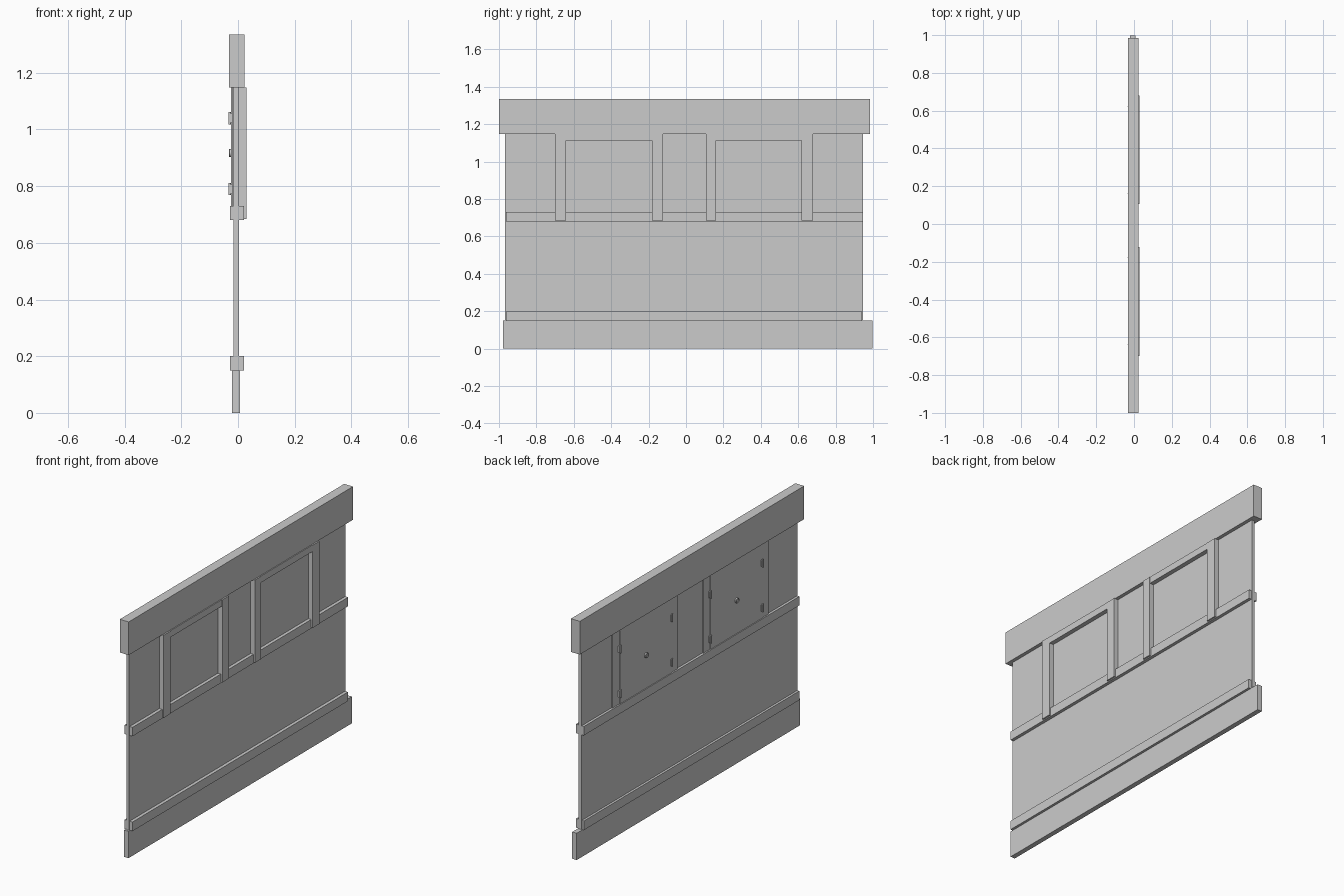
import bpy
from math import pi

if "Cube" in bpy.data.objects:
    bpy.data.objects.remove(bpy.data.objects["Cube"])


def box(name, x, y, z):
    """Box from (min, max) ranges on each axis."""
    bpy.ops.mesh.primitive_cube_add(size=1, location=[(a + b) / 2 for a, b in (x, y, z)])
    o = bpy.context.object
    o.name = name
    o.scale = [b - a for a, b in (x, y, z)]
    bpy.ops.object.transform_apply(location=False, rotation=False, scale=True)
    return o


def cylinder(name, r, depth, loc, rot=(0, 0, 0), sides=12):
    bpy.ops.mesh.primitive_cylinder_add(vertices=sides, radius=r, depth=depth,
                                        location=loc, rotation=rot)
    o = bpy.context.object
    o.name = name
    bpy.ops.object.shade_smooth_by_angle()
    return o


# Wall panel and the horizontal boards
box("wall_panel", (-0.015, 0.003), (-0.967, 0.947), (0.14, 1.16))
box("top_beam", (-0.032, 0.023), (-1.0, 0.985), (1.149, 1.335))
box("base_board", (-0.021, 0.007), (-0.979, 0.997), (0, 0.15))
box("lower_rail", (-0.028, 0.021), (-0.963, 0.942), (0.149, 0.20))
box("middle_rail", (-0.029, 0.021), (-0.963, 0.945), (0.68, 0.73))

# Two framed shutters: outer and inner edges of the stiles along y
for y0, y1, y2, y3 in ((-0.70, -0.642, -0.182, -0.123), (0.107, 0.16, 0.618, 0.68)):
    for a, b in ((y0, y1), (y2, y3)):
        box("frame_stile", (-0.021, 0.030), (a, b), (0.685, 1.148))
    box("frame_head", (0.0, 0.028), (y1, y2), (1.112, 1.149))
    box("shutter", (-0.024, -0.010), (y1, y2), (0.72, 1.149))

    # Hinges on both sides of the shutter
    for y in (y1 + 0.003, y2 + 0.003):
        for z in (0.79, 1.04):
            box("hinge_leaf", (-0.028, -0.020), (y - 0.009, y + 0.009), (z - 0.018, z + 0.018))
            cylinder("hinge_pin", 0.004, 0.044, (-0.0295, y, z))

    # Round pull in the middle of the shutter
    yc = (y1 + y2) / 2
    cylinder("pull_plate", 0.014, 0.006, (-0.026, yc, 0.917), (0, pi / 2, 0), 16)
    bpy.ops.mesh.primitive_torus_add(major_radius=0.012, minor_radius=0.003,
                                     major_segments=16, minor_segments=6,
                                     location=(-0.030, yc, 0.917), rotation=(0, pi / 2, 0))
    bpy.context.object.name = "pull_ring"
    bpy.ops.object.shade_smooth_by_angle()
